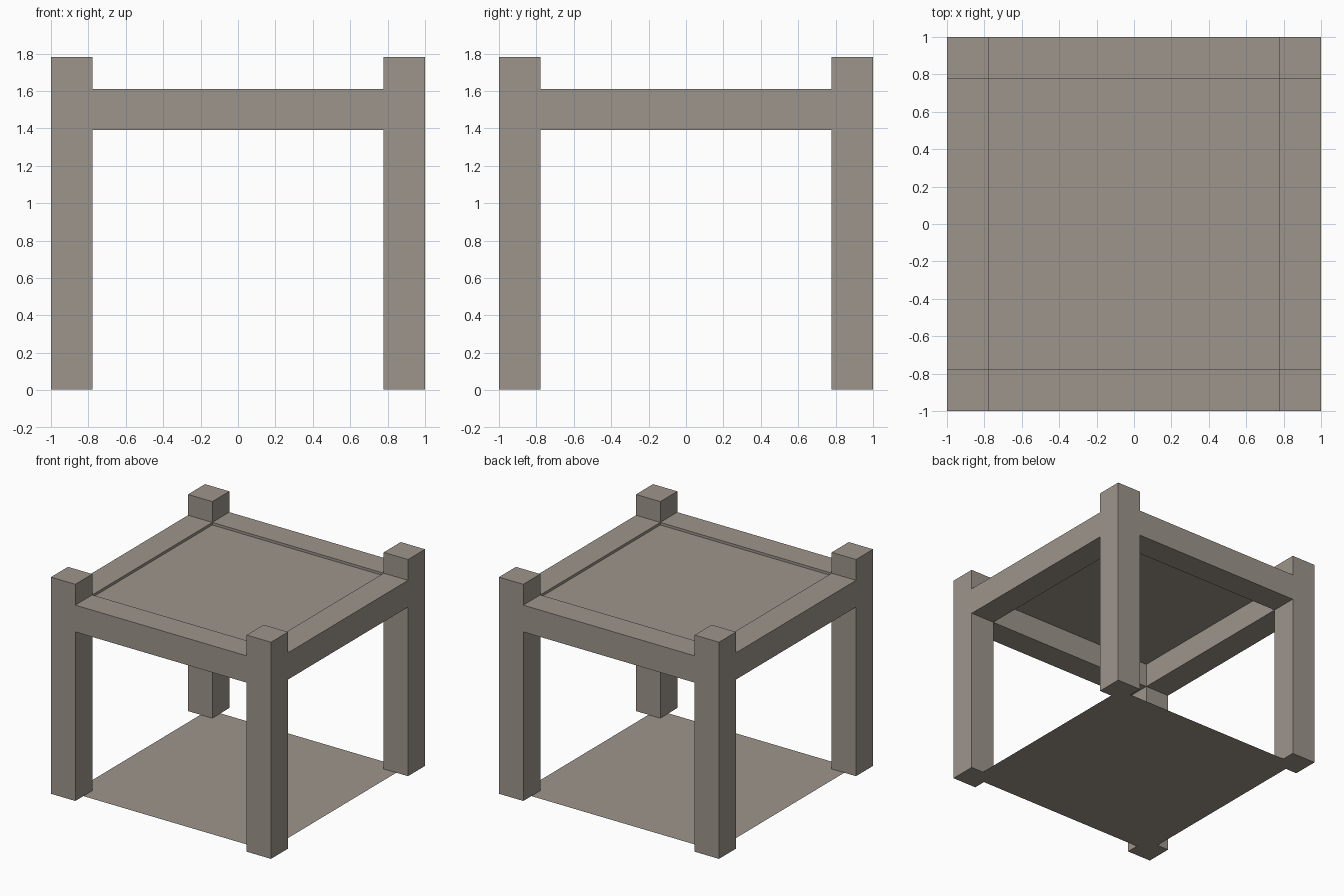
import bpy

if "Cube" in bpy.data.objects:
    bpy.data.objects.remove(bpy.data.objects["Cube"])

mat = bpy.data.materials.new("warm grey")
mat.diffuse_color = (0.34, 0.30, 0.262, 1)
mat.use_nodes = True
mat.node_tree.nodes["Principled BSDF"].inputs["Base Color"].default_value = mat.diffuse_color


def finish(name):
    obj = bpy.context.object
    obj.name = name
    obj.data.materials.append(mat)
    return obj


def box(name, lo, hi):
    centre = [(a + b) / 2 for a, b in zip(lo, hi)]
    bpy.ops.mesh.primitive_cube_add(size=1, location=centre)
    obj = finish(name)
    obj.scale = [b - a for a, b in zip(lo, hi)]


def sheet(name, half, z):
    bpy.ops.mesh.primitive_plane_add(size=2 * half, location=(0, 0, z))
    finish(name)


OUT, INN = 1.0, 0.779          # outer and inner faces of the frame
TOP, RAIL_LO, RAIL_HI = 1.783, 1.392, 1.612

# four corner posts, ending a hair above the floor sheet
for sx, side in ((-1, "left"), (1, "right")):
    for sy, end in ((-1, "front"), (1, "back")):
        xs = sorted((sx * INN, sx * OUT))
        ys = sorted((sy * INN, sy * OUT))
        box(f"{end}_{side}_leg", (xs[0], ys[0], 0.003), (xs[1], ys[1], TOP))

# rails between the posts
for s, end, side in ((-1, "front", "left"), (1, "back", "right")):
    a, b = sorted((s * INN, s * OUT))
    box(f"{end}_rail", (-INN, a, RAIL_LO), (INN, b, RAIL_HI))
    box(f"{side}_rail", (a, -INN, RAIL_LO), (b, INN, RAIL_HI))

# thin table top, sunk slightly below the rails, and the floor sheet
sheet("top_panel", INN, 1.591)
sheet("floor_sheet", 0.89, 0.0)
